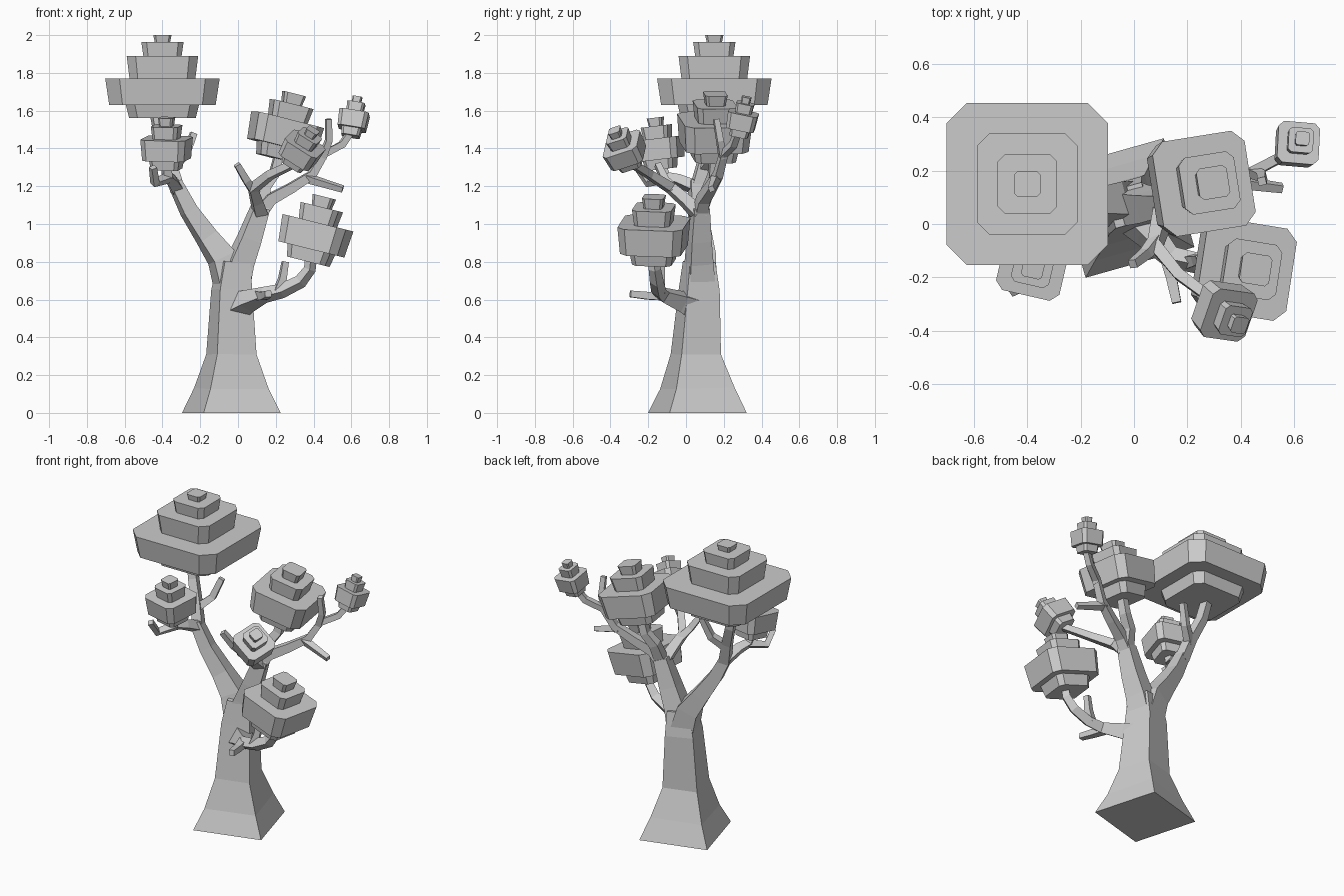
import bpy, bmesh, math
from mathutils import Vector, Quaternion

YAW = math.radians(15.7)


def loft(name, rings):
    """Skin a list of vertex rings into one closed flat-shaded mesh."""
    bm = bmesh.new()
    loops = [[bm.verts.new(p) for p in ring] for ring in rings]
    n = len(loops[0])
    for a, b in zip(loops, loops[1:]):
        for i in range(n):
            j = (i + 1) % n
            bm.faces.new((a[i], a[j], b[j], b[i]))
    bm.faces.new(loops[0][::-1])
    bm.faces.new(loops[-1])
    bmesh.ops.recalc_face_normals(bm, faces=bm.faces)
    me = bpy.data.meshes.new(name)
    bm.to_mesh(me)
    bm.free()
    ob = bpy.data.objects.new(name, me)
    bpy.context.collection.objects.link(ob)
    return ob


def limb(name, *nodes):
    """Square-section tapering tube through (x, y, z, half_width) nodes."""
    pts = [Vector(p[:3]) for p in nodes]
    dirs = [(b - a).normalized() for a, b in zip(pts, pts[1:])]
    up = Vector((0, 0, 1))
    q = up.rotation_difference(dirs[0]) @ Quaternion(up, YAW)
    rings = []
    for i, p in enumerate(pts):
        before, after = dirs[max(i - 1, 0)], dirs[min(i, len(dirs) - 1)]
        t = (before + after).normalized()
        q = (q @ up).rotation_difference(t) @ q
        r = nodes[i][3]
        rings.append([p + q @ Vector((sx * r, sy * r, 0))
                      for sx, sy in ((-1, -1), (1, -1), (1, 1), (-1, 1))])
    return loft(name, rings)


def crown(name, base, axis, yaw, radius, height, profile):
    """Stepped foliage: chamfered squares stacked along a leaning axis."""
    up = Vector((0, 0, 1))
    q = up.rotation_difference(Vector(axis).normalized()) @ Quaternion(up, math.radians(yaw))
    rings = []
    for z, f in profile:
        r = radius * f
        c = r * 0.75
        octagon = ((-c, -r), (c, -r), (r, -c), (r, c), (c, r), (-c, r), (-r, c), (-r, -c))
        rings.append([Vector(base) + q @ Vector((x, y, z * height)) for x, y in octagon])
    return loft(name, rings)


# Trunk with a flared foot
trunk = limb("trunk",
             (-.035, .06, 0, .212), (-.035, .06, .13, .16), (-.035, .052, .31, .108),
             (-.033, .07, .65, .088), (-.02, .07, .80, .07))
# Keep the foot flat on the floor
for v in trunk.data.vertices[:4]:
    v.co.z = 0

# Left main branch and its forks
limb("left_branch", (-.045, .075, .68, .07), (-.085, .08, .82, .064), (-.165, .075, .93, .05),
     (-.26, .06, 1.07, .04), (-.335, .05, 1.22, .032))
limb("left_upper_stem", (-.32, .055, 1.18, .032), (-.36, .09, 1.32, .028),
     (-.41, .13, 1.45, .026), (-.44, .15, 1.60, .024))
limb("left_upper_twig", (-.355, .085, 1.29, .024), (-.28, .14, 1.36, .02), (-.235, .17, 1.48, .017))
limb("left_lower_stem", (-.325, .055, 1.19, .03), (-.35, -.04, 1.23, .026),
     (-.375, -.11, 1.25, .024), (-.38, -.135, 1.34, .02))
limb("left_lower_twig", (-.37, -.10, 1.245, .022), (-.44, -.20, 1.22, .019), (-.45, -.255, 1.30, .016))

# Right main branch and its forks
limb("right_branch", (-.02, .07, .68, .07), (.012, .07, .80, .062), (.06, .07, .92, .054),
     (.12, .075, 1.09, .042))
limb("right_outer_stem", (.105, .075, 1.05, .036), (.17, .09, 1.13, .03), (.28, .13, 1.19, .026),
     (.39, .17, 1.26, .022), (.455, .20, 1.37, .019), (.55, .25, 1.42, .018), (.60, .275, 1.49, .016))
limb("right_outer_twig", (.36, .16, 1.245, .021), (.44, .15, 1.22, .018), (.555, .135, 1.185, .015))
limb("right_top_twig", (.445, .195, 1.35, .019), (.48, .18, 1.44, .017), (.48, .16, 1.555, .015))
limb("right_middle_stem", (.12, .07, 1.06, .034), (.14, .12, 1.19, .028), (.19, .145, 1.26, .025),
     (.22, .15, 1.38, .022))
limb("right_front_stem", (.12, .07, 1.05, .034), (.10, .0, 1.12, .029), (.08, -.08, 1.19, .025),
     (.17, -.19, 1.26, .021), (.31, -.295, 1.325, .018))
limb("right_front_twig", (.085, -.06, 1.175, .023), (.045, -.11, 1.23, .019), (-.005, -.15, 1.315, .016))

# Low branch growing forward and right out of the trunk
limb("low_branch", (-.01, .04, .56, .06), (.05, -.03, .59, .045), (.14, -.125, .625, .031),
     (.23, -.145, .645, .028), (.33, -.155, .695, .026), (.38, -.165, .76, .023), (.39, -.17, .85, .022))
limb("low_upper_twig", (.21, -.14, .64, .023), (.235, -.135, .71, .019), (.25, -.13, .80, .016))
limb("low_front_twig", (.115, -.10, .62, .025), (.14, -.20, .62, .02), (.16, -.295, .63, .017))

# Foliage profiles as (height fraction, radius fraction)
BIG = ((0, .58), (.16, .64), (.16, .93), (.477, 1), (.477, .575), (.75, .625),
       (.75, .335), (.92, .37), (.92, .135), (1, .16))
SMALL = ((0, .6), (.19, .67), (.19, .93), (.60, 1), (.60, .54), (.84, .6), (.84, .28), (1, .33))

# name, base point, leaning axis, yaw, radius, height, profile
for spec in (
    ("crown_top_left", (-.4, .15, 1.56), (0, 0, 1), 0, .303, .44, BIG),
    ("crown_low_right", (.372, -.17, .80), (.24, 0, .97), -9, .175, .355, SMALL),
    ("crown_middle_right", (.212, .145, 1.345), (.24, .03, .97), 9, .18, .355, SMALL),
    ("crown_far_right", (.595, .28, 1.465), (.18, .2, 1), -4, .079, .215, SMALL),
    ("crown_front_right", (.295, -.285, 1.315), (.45, -.42, .8), -14, .1, .23, SMALL),
    ("crown_low_left", (-.378, -.13, 1.29), (0, -.12, 1), -13, .122, .275, SMALL),
):
    crown(*spec)
